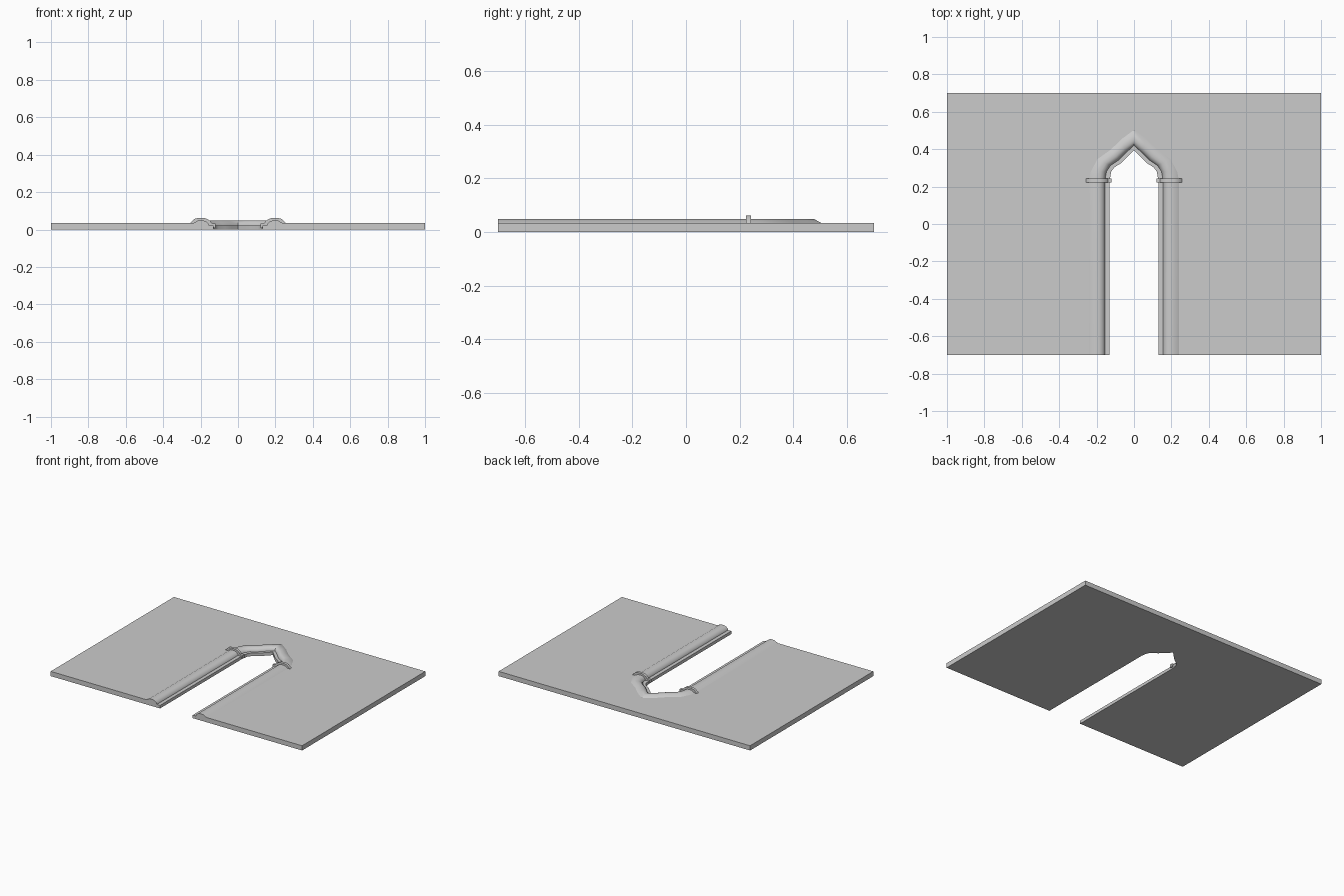
import bpy, bmesh

if "Cube" in bpy.data.objects:
    bpy.data.objects.remove(bpy.data.objects["Cube"])

PANEL_TOP = 0.034
# Right half of the ogee opening: inner edge and outer edge of the trim
INNER = [(0.13, -0.7), (0.13, 0.235), (0.122, 0.28), (0.105, 0.303),
         (0.07, 0.325), (0.035, 0.36), (0, 0.395)]
OUTER = [(0.24, -0.7), (0.24, 0.235), (0.231, 0.28), (0.195, 0.347),
         (0.125, 0.397), (0.065, 0.455), (0, 0.503)]
# Trim section: fraction from inner to outer edge, height
SECTION = [(0, 0), (0, 0.022), (0.23, 0.022), (0.25, 0.031), (0.37, 0.043),
           (0.5, 0.048), (0.76, 0.048), (1, PANEL_TOP)]


def full(half):
    return half + [(-x, y) for x, y in reversed(half[:-1])]


def make(name, bm, smooth=None):
    bmesh.ops.remove_doubles(bm, verts=bm.verts, dist=1e-5)
    bmesh.ops.recalc_face_normals(bm, faces=bm.faces)
    me = bpy.data.meshes.new(name)
    bm.to_mesh(me)
    bm.free()
    ob = bpy.data.objects.new(name, me)
    bpy.context.collection.objects.link(ob)
    if smooth:
        bpy.ops.object.select_all(action='DESELECT')
        bpy.context.view_layer.objects.active = ob
        ob.select_set(True)
        bpy.ops.object.shade_smooth_by_angle(angle=smooth)
    return ob


# Wall panel: top cut by outer edge, underside cut by inner edge
bm = bmesh.new()
corners = [(-1, -0.7), (-1, 0.7), (1, 0.7), (1, -0.7)]
for edge, z in ((full(OUTER), PANEL_TOP), (full(INNER), 0)):
    vs = [bm.verts.new((x, y, z)) for x, y in edge + corners]
    bm.faces.new(vs)
rim = corners
for a, b in zip(rim, rim[1:]):
    bm.faces.new([bm.verts.new((*p, z)) for p, z in
                  ((a, 0), (b, 0), (b, PANEL_TOP), (a, PANEL_TOP))])
for s in (-1, 1):
    bm.faces.new([bm.verts.new((s * x, -0.7, z)) for x, z in
                  ((1, 0), (0.13, 0), (0.24, PANEL_TOP), (1, PANEL_TOP))])
make("wall_panel", bm)

# Moulded trim swept along the opening
bm = bmesh.new()
rows = []
for (ix, iy), (ox, oy) in zip(full(INNER), full(OUTER)):
    rows.append([bm.verts.new((ix + (ox - ix) * t, iy + (oy - iy) * t, z))
                 for t, z in SECTION])
for a, b in zip(rows, rows[1:]):
    for i in range(len(SECTION) - 1):
        bm.faces.new((a[i], a[i + 1], b[i + 1], b[i]))
for r in (rows[0], rows[-1]):
    bm.faces.new(r)
make("arch_trim", bm, 0.6)

# Capitals: enlarged trim section as a thin band on each side
CAP = [(0.119, 0.008), (0.119, 0.031), (0.14, 0.034), (0.15, 0.047), (0.168, 0.058),
       (0.18, 0.061), (0.215, 0.061), (0.235, 0.056), (0.256, PANEL_TOP), (0.256, 0.03)]
for side, s in (("left", -1), ("right", 1)):
    bm = bmesh.new()
    face = bm.faces.new([bm.verts.new((s * x, 0.223, z)) for x, z in CAP])
    ext = bmesh.ops.extrude_face_region(bm, geom=[face], use_keep_orig=True)
    for v in ext["geom"]:
        if isinstance(v, bmesh.types.BMVert):
            v.co.y += 0.019
    make("capital_" + side, bm, 0.6)
